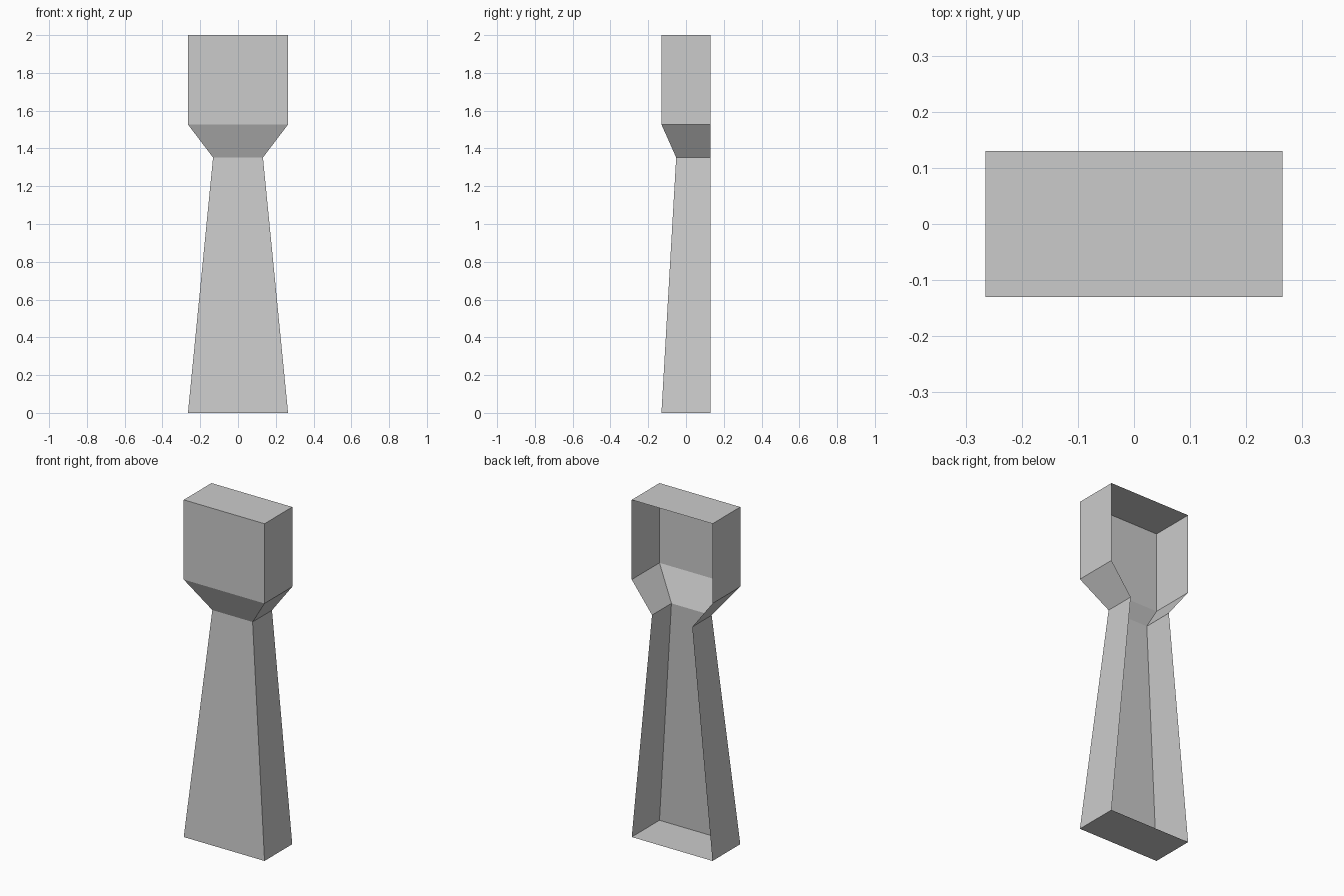
import bpy, bmesh

if "Cube" in bpy.data.objects:
    bpy.data.objects.remove(bpy.data.objects["Cube"])

BACK = 0.13  # open back plane
# height, half width, front y
PROFILE = [(0, 0.265, -0.13), (1.352, 0.132, -0.052),
           (1.527, 0.265, -0.13), (2.0, 0.265, -0.13)]

bm = bmesh.new()


def ring(z, w, front):
    """U-shaped section, running back-left, front-left, front-right, back-right."""
    points = [(-w, BACK), (-w, front), (w, front), (w, BACK)]
    return [bm.verts.new((x, y, z)) for x, y in points]


rings = [ring(*level) for level in PROFILE]

# Tapered shaft, flared neck and block: left, front and right walls
for low, high in zip(rings, rings[1:]):
    for i in range(3):
        bm.faces.new((low[i], low[i + 1], high[i + 1], high[i]))

# Base and top plates
bm.faces.new(rings[0][::-1])
bm.faces.new(rings[-1])

mesh = bpy.data.meshes.new("pilaster_shell")
bm.to_mesh(mesh)
bm.free()
bpy.context.collection.objects.link(bpy.data.objects.new("pilaster_shell", mesh))
